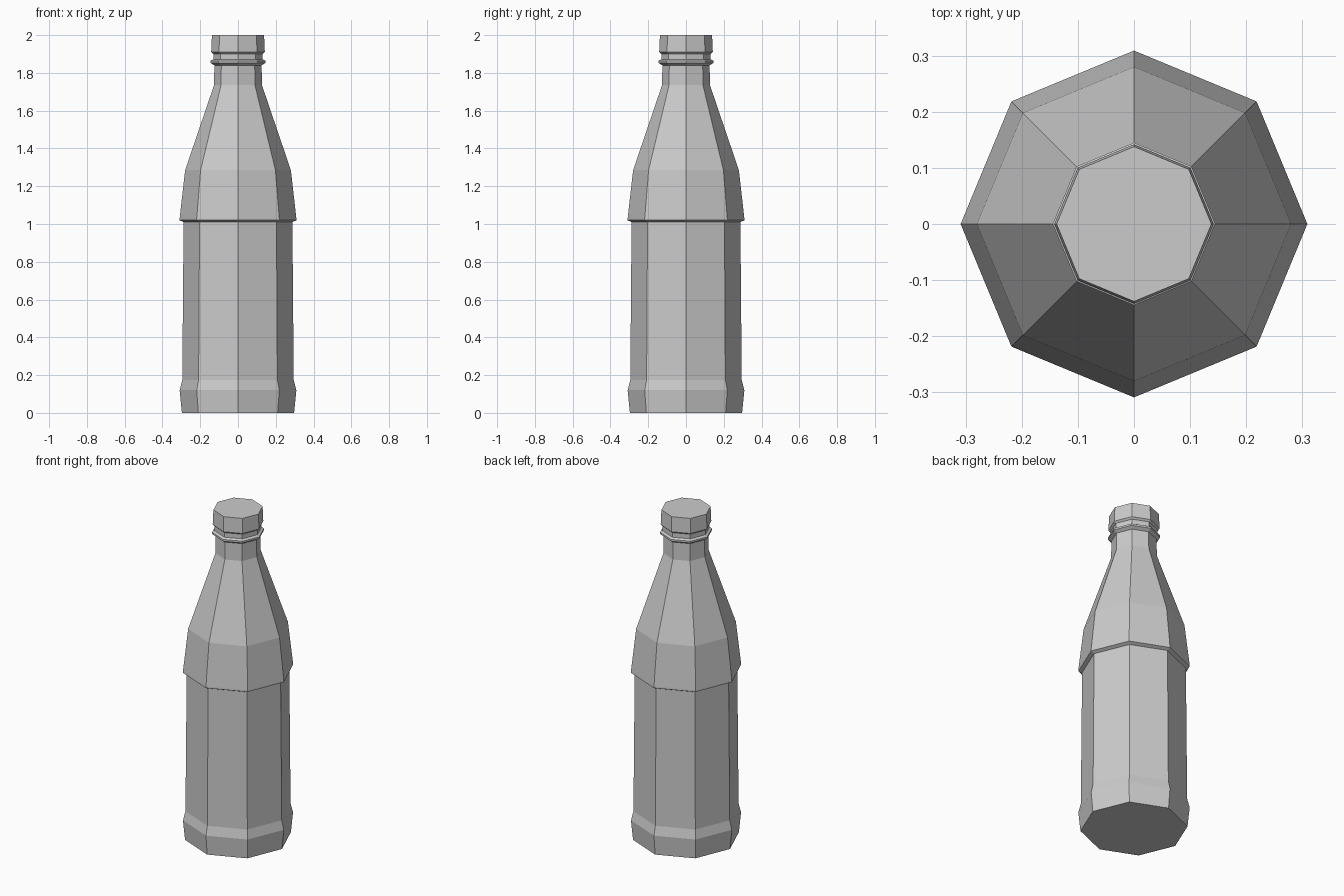
import bpy, bmesh, math

old = bpy.data.objects.get("Cube")
if old:
    bpy.data.objects.remove(old, do_unlink=True)

SIDES = 8


def make_material(name, colour):
    mat = bpy.data.materials.new(name)
    mat.use_nodes = True
    mat.diffuse_color = colour
    mat.node_tree.nodes["Principled BSDF"].inputs["Base Color"].default_value = colour
    return mat


def lathe(name, profile, mat, cap_bottom=False, cap_top=False):
    """Sweep (radius, height) points into a flat-sided octagonal shell."""
    bm = bmesh.new()
    rings = []
    for r, z in profile:
        angles = [math.tau * i / SIDES for i in range(SIDES)]
        rings.append([bm.verts.new((r * math.cos(a), r * math.sin(a), z)) for a in angles])
    for low, high in zip(rings, rings[1:]):
        for i in range(SIDES):
            j = (i + 1) % SIDES
            bm.faces.new((low[i], low[j], high[j], high[i]))
    if cap_bottom:
        bm.faces.new(rings[0][::-1])
    if cap_top:
        bm.faces.new(rings[-1])
    mesh = bpy.data.meshes.new(name)
    bm.to_mesh(mesh)
    bm.free()
    mesh.materials.append(mat)
    obj = bpy.data.objects.new(name, mesh)
    bpy.context.collection.objects.link(obj)
    return obj


grey = make_material("plain grey", (0.6, 0.6, 0.6, 1))

# Foot, straight label wall, overhanging shoulder and tapering neck
lathe("bottle_body", [
    (0.297, 0), (0.309, 0.12), (0.295, 0.175), (0.288, 1.01),
    (0.309, 1.02), (0.309, 1.03), (0.28, 1.285), (0.127, 1.735), (0.125, 1.84),
], grey, cap_bottom=True)

# Thin collar and the mouth above it
lathe("neck_collar", [
    (0.125, 1.84), (0.145, 1.853), (0.145, 1.864),
    (0.131, 1.872), (0.131, 1.9),
], grey)

# Closed cap
lathe("bottle_cap", [
    (0.131, 1.9), (0.142, 1.91), (0.138, 2.0),
], grey, cap_top=True)
